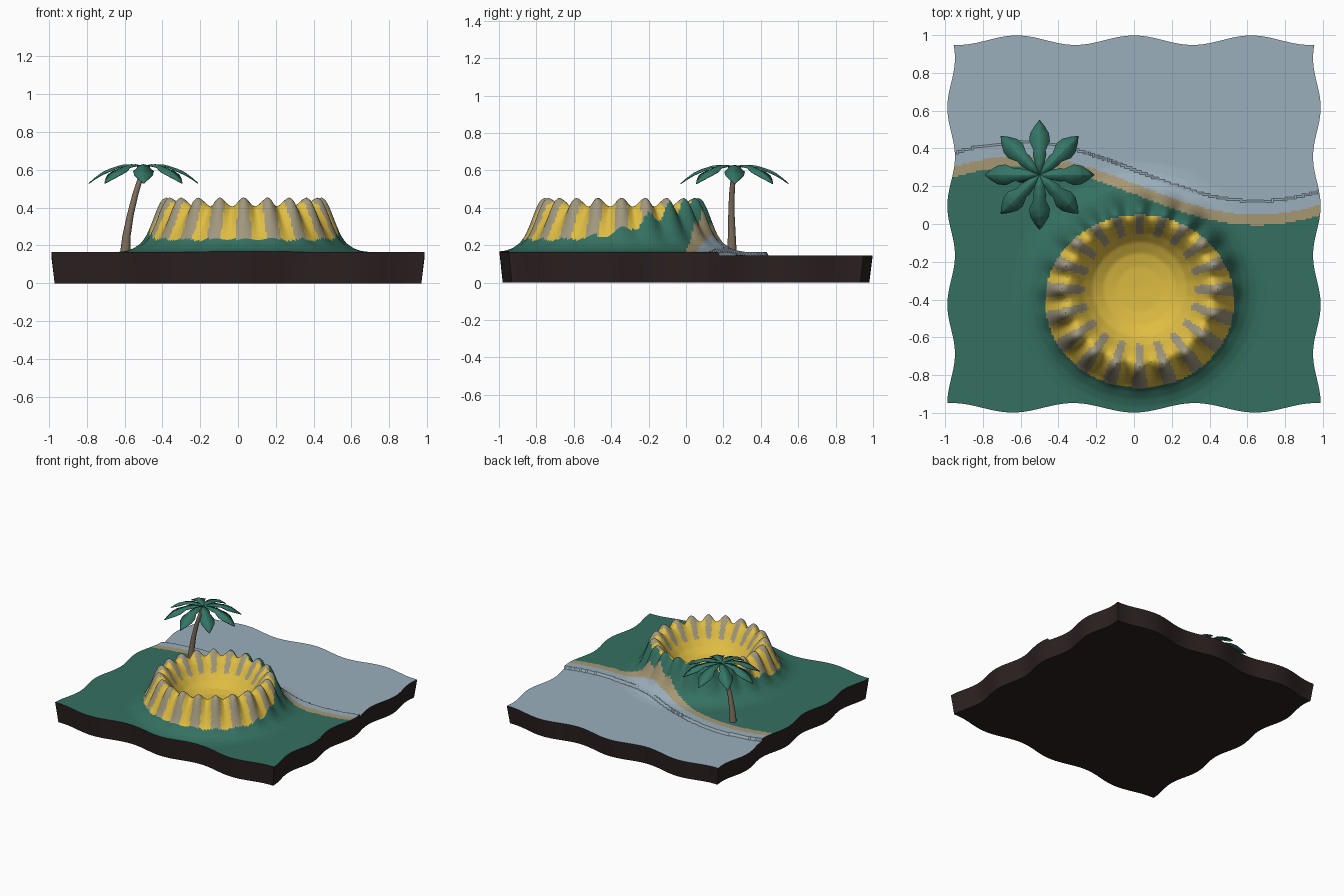
import bpy, bmesh, math
from mathutils import Vector

if "Cube" in bpy.data.objects:
    bpy.data.objects.remove(bpy.data.objects["Cube"])


def srgb(r, g, b):
    f = lambda c: (c / 255 / 12.92) if c < 10 else ((c / 255 + 0.055) / 1.055) ** 2.4
    return (f(r), f(g), f(b), 1)


def mat(name, *rgb):
    m = bpy.data.materials.new(name)
    m.diffuse_color = srgb(*rgb)
    m.use_nodes = True
    m.node_tree.nodes["Principled BSDF"].inputs["Base Color"].default_value = m.diffuse_color
    return m


GRASS = mat("grass green", 52, 112, 96)
YELLOW = mat("yellow rock", 222, 188, 66)
GREY = mat("grey rock", 160, 151, 125)
SAND = mat("sand", 166, 151, 116)
WATER = mat("water blue", 155, 175, 188)
EARTH = mat("dark earth", 44, 33, 33)
LEAF = mat("palm green", 52, 118, 102)
BARK = mat("bark", 128, 112, 94)


def finish(bm, name, mats, angle=40):
    me = bpy.data.meshes.new(name)
    bm.to_mesh(me)
    bm.free()
    for m in mats:
        me.materials.append(m)
    ob = bpy.data.objects.new(name, me)
    bpy.context.collection.objects.link(ob)
    bpy.ops.object.select_all(action='DESELECT')
    ob.select_set(True)
    bpy.context.view_layer.objects.active = ob
    bpy.ops.object.shade_smooth_by_angle(angle=math.radians(angle))
    return ob


def interp(pts, t):
    for (a, p), (b, q) in zip(pts, pts[1:]):
        if t <= b:
            k = max(0, (t - a) / (b - a))
            return p + (q - p) * k
    return pts[-1][1]


# crater: radial height above the ground, with radial ridges
CX, CY, RIDGES = 0.03, -0.345, 20
PROFILE = [(0, .045), (.12, .05), (.19, .065), (.25, .10), (.30, .155), (.34, .215),
           (.375, .255), (.40, .265), (.425, .25), (.45, .21), (.48, .145),
           (.51, .085), (.54, .047), (.58, .02), (.62, .006), (.67, 0)]


def ridge(x, y):
    return math.cos(RIDGES * (math.atan2(y - CY, x - CX) + math.pi / 2))


def shore(x):
    return 0.177 + 0.155 * math.cos(math.pi * (x + 0.6) / 1.25)


def height(x, y):
    r = math.hypot(x - CX, y - CY)
    c = ridge(x, y)
    near = math.exp(-((r - .41) / .085) ** 2)
    h = interp(PROFILE, r - 0.012 * c * near) + 0.024 * c * near
    base = 0.165 if y < shore(x) + 0.10 else 0.145
    return base + h


def ground_material(x, y):
    if ((x - CX) / .5) ** 2 + ((y + .41) / .458) ** 2 < 1:
        r = math.hypot(x - CX, y - CY)
        return 2 if r > .29 and ridge(x, y) > (0.05 if r > .4 else 0.3) else 1
    d = y - shore(x)
    return 0 if d < -.028 else 3 if d < .028 else 4


# wavy-edged land slab
N = 190
bm = bmesh.new()
grid = []
for j in range(N + 1):
    row = []
    for i in range(N + 1):
        u, v = 2 * i / N - 1, 2 * j / N - 1
        x = u * (0.968 + 0.02 * math.cos(2 * math.pi * (v - .65) / .55))
        y = v * (0.973 + 0.025 * math.cos(2 * math.pi * u / .65))
        row.append(bm.verts.new((x, y, height(x, y))))
    grid.append(row)
for j in range(N):
    for i in range(N):
        f = bm.faces.new((grid[j][i], grid[j][i + 1], grid[j + 1][i + 1], grid[j + 1][i]))
        c = f.calc_center_median()
        f.material_index = ground_material(c.x, c.y)
# earth sides and underside
rim = (grid[0][:-1] + [r[-1] for r in grid[:-1]] + grid[-1][:0:-1]
       + [r[0] for r in grid[:0:-1]])
low = [bm.verts.new((v.co.x * .982, v.co.y * .982, 0)) for v in rim]
for k in range(len(rim)):
    n = (k + 1) % len(rim)
    bm.faces.new((rim[n], rim[k], low[k], low[n])).material_index = 5
bm.faces.new(low[::-1]).material_index = 5
finish(bm, "land", [GRASS, YELLOW, GREY, SAND, WATER, EARTH])

# palm trunk: tapered bent tube
PATH = [(-.597, .245, .15, .028), (-.59, .245, .25, .022), (-.57, .243, .36, .018),
        (-.543, .245, .47, .016), (-.515, .252, .56, .014), (-.5, .26, .622, .013)]
SIDES = 10
bm = bmesh.new()
rings = [[bm.verts.new((x + r * math.cos(2 * math.pi * k / SIDES),
                        y + r * math.sin(2 * math.pi * k / SIDES), z))
          for k in range(SIDES)] for x, y, z, r in PATH]
for a, b in zip(rings, rings[1:]):
    for k in range(SIDES):
        n = (k + 1) % SIDES
        bm.faces.new((a[k], a[n], b[n], b[k]))
bm.faces.new(rings[0][::-1])
bm.faces.new(rings[-1])
finish(bm, "palm_trunk", [BARK])

# palm fronds: folded drooping leaves (distance, height, half width)
FROND = [(0, .622, .012), (.06, .63, .025), (.11, .627, .036), (.13, .622, .032),
         (.18, .606, .055), (.22, .587, .05), (.26, .557, .026), (.29, .53, .002)]
bm = bmesh.new()
for k in range(8):
    a = math.pi * k / 4
    out = Vector((math.cos(a), math.sin(a), 0))
    side = Vector((-out.y, out.x, 0))
    rows = []
    for d, z, w in FROND:
        p = Vector((-.5, .26, z)) + out * d
        fold = Vector((0, 0, -w * .25))
        rows.append([bm.verts.new(p + side * w + fold), bm.verts.new(p),
                     bm.verts.new(p - side * w + fold)])
    for r, s in zip(rows, rows[1:]):
        for m in (0, 1):
            bm.faces.new((r[m], r[m + 1], s[m + 1], s[m]))
fronds = finish(bm, "palm_fronds", [LEAF], 10)
thick = fronds.modifiers.new("thickness", 'SOLIDIFY')
thick.thickness = 0.004
